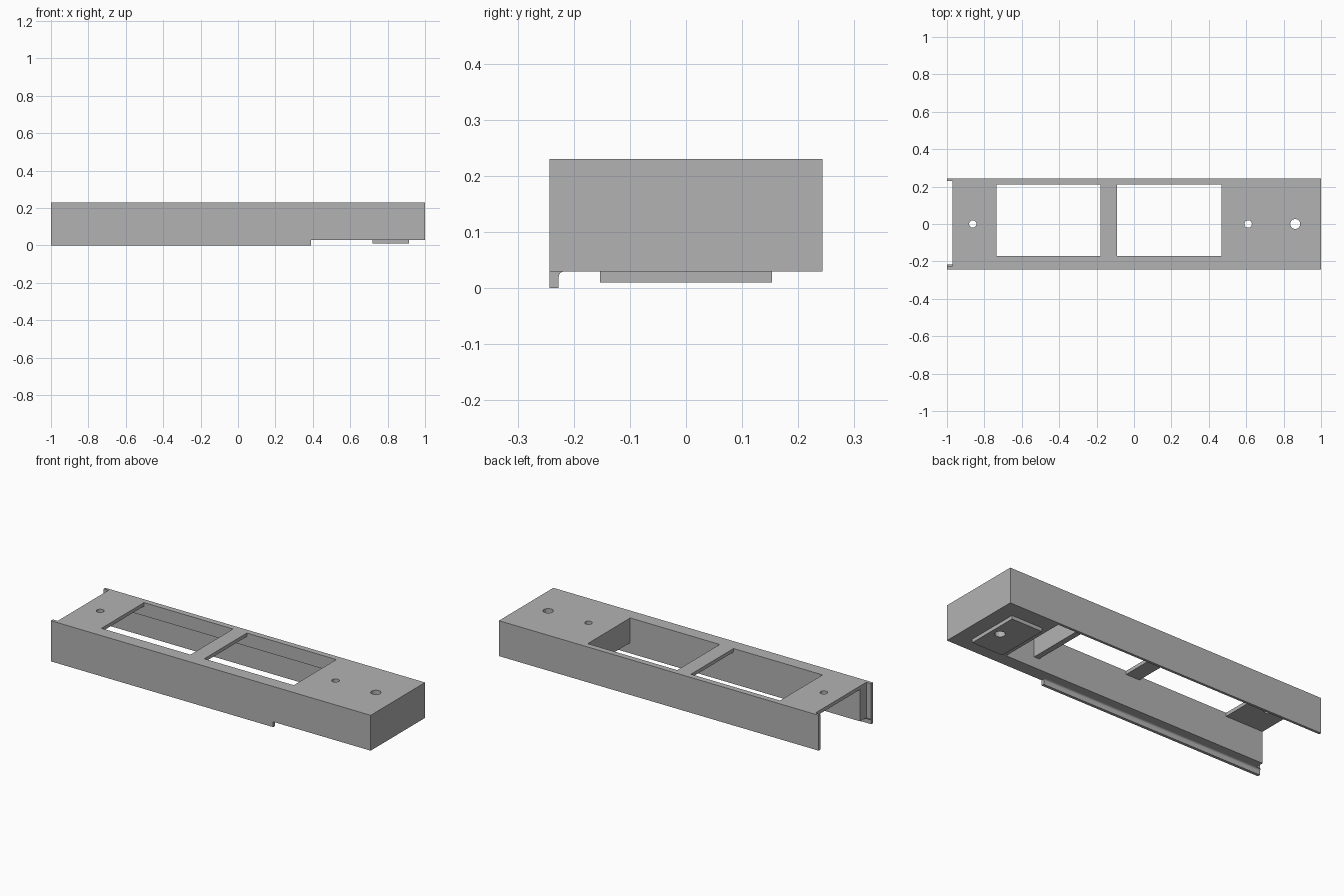
import bpy, bmesh, math

cube = bpy.data.objects.get("Cube")
if cube:
    bpy.data.objects.remove(cube, do_unlink=True)

grey = bpy.data.materials.new("plain grey")
grey.use_nodes = True
colour = (0.45, 0.45, 0.45, 1)
grey.diffuse_color = colour
grey.node_tree.nodes["Principled BSDF"].inputs["Base Color"].default_value = colour

TOP, BASE = 0.23, 0.03
HALF = 0.243
BACK_IN = 0.229       # inner face of the back wall
SKIN_IN = -0.225      # inner face of the outer front skin
RAIL_IN = -0.17       # inner face of the thick front rail
PLATE_X = -0.97


def prism(name, profile, x0, x1):
    """Extrude a (y, z) profile along x."""
    bm = bmesh.new()
    face = bm.faces.new([bm.verts.new((x0, y, z)) for y, z in profile])
    new = bmesh.ops.extrude_face_region(bm, geom=[face])["geom"]
    verts = [v for v in new if isinstance(v, bmesh.types.BMVert)]
    bmesh.ops.translate(bm, verts=verts, vec=(x1 - x0, 0, 0))
    bmesh.ops.recalc_face_normals(bm, faces=bm.faces)
    mesh = bpy.data.meshes.new(name)
    bm.to_mesh(mesh)
    bm.free()
    mesh.materials.append(grey)
    obj = bpy.data.objects.new(name, mesh)
    bpy.context.collection.objects.link(obj)
    return obj


def box(name, x, y, z):
    return prism(name, [(y[0], z[0]), (y[1], z[0]), (y[1], z[1]), (y[0], z[1])], *x)


def cut(obj, cutter):
    cutter.hide_render = True
    bpy.context.view_layer.objects.active = obj
    mod = obj.modifiers.new("cut", "BOOLEAN")
    mod.operation = "DIFFERENCE"
    mod.solver = "EXACT"
    mod.object = cutter
    bpy.ops.object.modifier_apply(modifier=mod.name)
    bpy.data.objects.remove(cutter, do_unlink=True)


def drill(obj, x, radius):
    bpy.ops.mesh.primitive_cylinder_add(vertices=12, radius=radius, depth=1, location=(x, 0, 0.1))
    cutter = bpy.context.object
    cutter.name = "drill_cutter"
    cutter.data.materials.append(grey)
    cut(obj, cutter)


# Top plate with two windows and two screw holes
plate = box("top_plate", (PLATE_X, 0.68), (RAIL_IN, BACK_IN), (0.21, TOP))
for x0, x1 in ((-0.735, -0.178), (-0.092, 0.468)):
    cut(plate, box("window_cutter", (x0, x1), (RAIL_IN - 0.1, 0.21), (0, 0.4)))
for x in (-0.862, 0.61):
    drill(plate, x, 0.02)

# Long walls and the rails inside them
box("back_wall", (-1, 1), (BACK_IN, HALF), (BASE, TOP))
box("back_rail", (PLATE_X, 0.468), (0.21, BACK_IN), (0.155, 0.21))
box("front_wall", (-1, 1), (-HALF, SKIN_IN), (BASE, TOP))
box("front_rail", (PLATE_X, 0.68), (SKIN_IN, RAIL_IN), (BASE, TOP))

# Solid end, its raised pad, and the cross wall beside the window
for part in (box("end_block", (0.68, 1), (SKIN_IN, BACK_IN), (BASE, TOP)),
             box("bottom_pad", (0.72, 0.913), (-0.153, 0.153), (0.01, BASE))):
    drill(part, 0.862, 0.027)
box("cross_wall", (0.468, 0.5), (RAIL_IN, BACK_IN), (0.09, 0.21))

# Hanging lip under the front wall with a small fillet
r = 0.01
fillet = [(-0.227 + r * (1 - math.cos(a)), BASE - r + r * math.sin(a))
          for a in (math.pi / 2 * i / 4 for i in range(5))]
prism("front_lip", [(-HALF, BASE), (-HALF, 0), (-0.227, 0)] + fillet, -1, 0.39)
